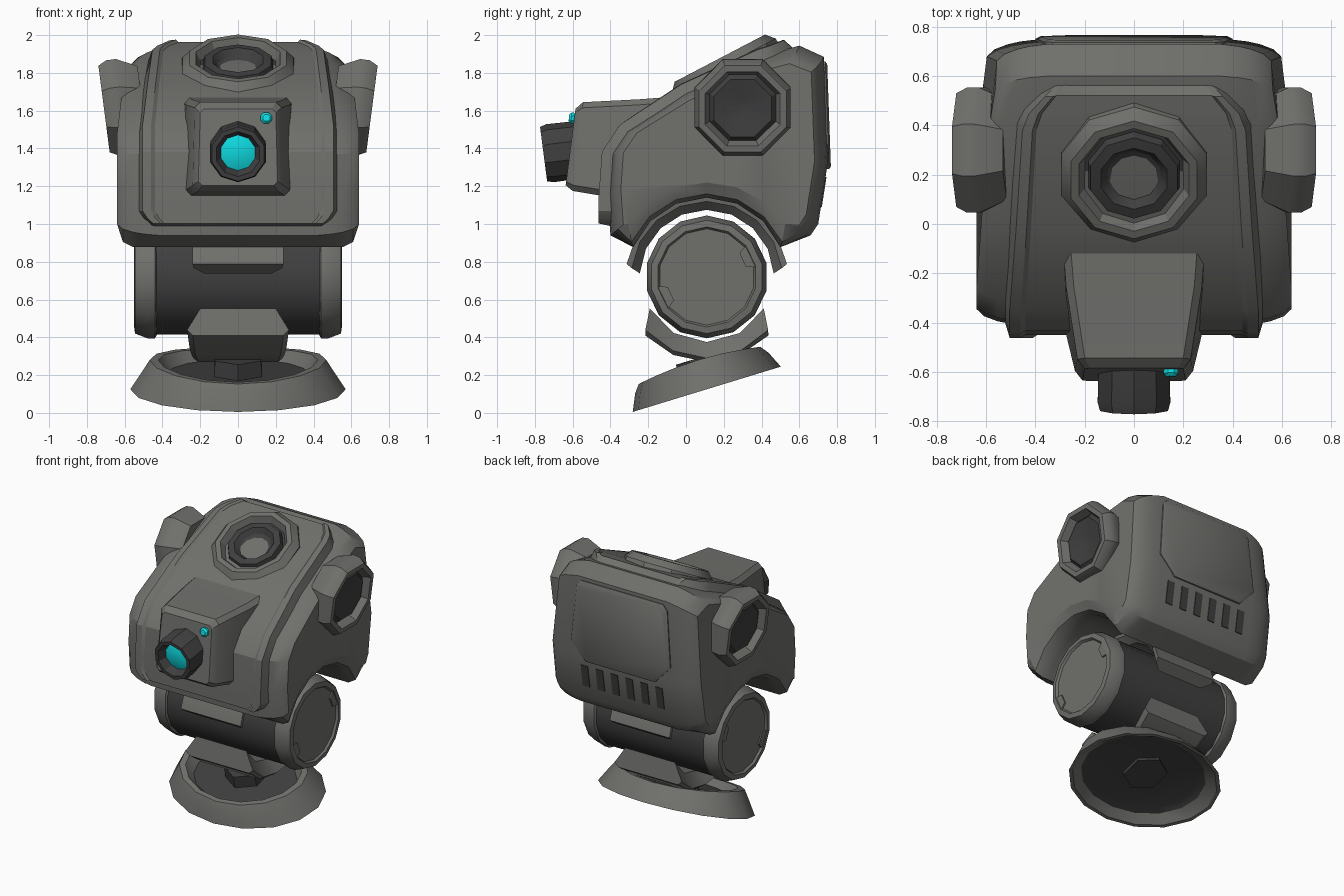
import bpy, bmesh, math
from mathutils import Vector, Matrix

if "Cube" in bpy.data.objects:
    bpy.data.objects.remove(bpy.data.objects["Cube"])


def material(name, rgb):
    m = bpy.data.materials.new(name)
    m.diffuse_color = (*rgb, 1)
    m.use_nodes = True
    m.node_tree.nodes["Principled BSDF"].inputs["Base Color"].default_value = m.diffuse_color
    return m


GREY = material("body grey", (0.16, 0.16, 0.15))
DARK = material("dark grey", (0.05, 0.05, 0.05))
CYAN = material("cyan glow", (0.005, 0.80, 0.85))
MATS = [GREY, DARK, CYAN]
AXLE = (0.11, 0.72)  # y, z of the tilt axle


def finish(name, bm, angle=28):
    bmesh.ops.remove_doubles(bm, verts=bm.verts, dist=1e-5)
    bmesh.ops.recalc_face_normals(bm, faces=bm.faces)
    me = bpy.data.meshes.new(name)
    bm.to_mesh(me)
    bm.free()
    for m in MATS:
        me.materials.append(m)
    ob = bpy.data.objects.new(name, me)
    bpy.context.collection.objects.link(ob)
    bpy.ops.object.select_all(action='DESELECT')
    ob.select_set(True)
    bpy.context.view_layer.objects.active = ob
    bpy.ops.object.shade_smooth_by_angle(angle=math.radians(angle))
    return ob


def loft(name, rings, mats=0, matrix=None, angle=28):
    """Skin closed rings of equal length; mats is one index or one per step."""
    bm = bmesh.new()
    vs = [[bm.verts.new(matrix @ Vector(p) if matrix else p) for p in r] for r in rings]
    n = len(rings[0])
    for i in range(len(rings) - 1):
        for j in range(n):
            k = (j + 1) % n
            f = bm.faces.new((vs[i][j], vs[i][k], vs[i + 1][k], vs[i + 1][j]))
            f.material_index = mats if isinstance(mats, int) else mats[i]
    for ring, m in ((vs[0], 0), (vs[-1], -1)):
        f = bm.faces.new(ring)
        f.material_index = mats if isinstance(mats, int) else mats[m]
    return finish(name, bm, angle)


def lathe(name, profile, n, centre, axis, mats=0):
    """Turn (radius, height) points about an axis."""
    mat = Matrix.Translation(centre) @ Vector(axis).to_track_quat('Z', 'Y').to_matrix().to_4x4()
    ang = [2 * math.pi * (i + 0.5) / n for i in range(n)]
    return loft(name, [[(r * math.cos(a), r * math.sin(a), h) for a in ang] for r, h in profile], mats, mat)


def saddle(name, section, a0, a1, n, skew, waist):
    """Sweep an (x, radius) section round the axle; skew trims the outer ends."""
    rings, mid = [], (a0 + a1) / 2
    r0, r1 = min(r for x, r in section), max(r for x, r in section)
    for i in range(n + 1):
        t = 2 * i / n - 1
        w = waist + (1 - waist) * abs(t)
        ring = []
        for x, r in section:
            a = math.radians(mid + t * (a1 - a0) / 2 * (1 - skew * (r - r0) / (r1 - r0)))
            ring.append((x * w, AXLE[0] + r * math.cos(a), AXLE[1] + r * math.sin(a)))
        rings.append(ring)
    return loft(name, rings)


def shape(x, y, z):
    """Narrow the head toward its top and back, and crown the roof."""
    x *= (1 - 0.24 * max(0, z - 1.55)) * (1 - 0.2 * max(0, y - 0.35))
    return x, y, z - 0.16 * x * x * min(1, max(0, (z - 1.5) / 0.4))


# Head shell: side profile shrinking toward the cheeks, with an arch for the axle
outline = [(-0.40, 0.94), (-0.415, 1.15), (-0.40, 1.37), (-0.32, 1.49), (0.0, 1.72), (0.40, 1.91),
           (0.60, 1.965), (0.73, 1.905), (0.75, 1.32), (0.70, 1.0), (0.66, 0.94)]
half = [(0.42, 1.0, 0.42, 22), (0.50, 0.985, 0.42, 22), (0.555, 0.965, 0.42, 22),
        (0.61, 0.93, 0.44, 25), (0.64, 0.88, 0.50, 34)]
rings = []
for sx, layers in ((-1, half[::-1]), (1, half)):
    for x, s, r, a0 in layers:
        pts = [(0.17 + (y - 0.17) * s, 1.42 + (z - 1.42) * s) for y, z in outline]
        for i in range(7):
            a = math.radians(a0 + (180 - 2 * a0) * i / 6)
            pts.append((AXLE[0] + r * math.cos(a), AXLE[1] + r * math.sin(a)))
        rings.append([shape(sx * x, y, z) for y, z in pts])
loft("head_shell", rings)

# Raised plate wrapping the face and the top, with a rim and clipped corners
path = [(-0.41, 0.985, -.02, .87), (-0.412, 1.005, .05, .89), (-0.412, 1.03, .05, .95), (-0.412, 1.07, .038, 1),
        (-0.412, 1.15, .038, 1), (-0.397, 1.37, .038, 1), (-0.318, 1.49, .038, 1), (0.0, 1.72, .038, 1),
        (0.40, 1.91, .035, 1), (0.46, 1.925, .04, .96), (0.53, 1.945, .035, .83), (0.57, 1.955, -.02, .70)]
cols = [(0.535, -0.05), (0.505, .05), (0.46, .05), (0.44, .038)]
cols = [(-x, h) for x, h in cols] + [(x, h) for x, h in cols[::-1]]
bm = bmesh.new()
grid = []
for i, (y, z, hr, w) in enumerate(path):
    a, b = path[max(0, i - 1)], path[min(len(path) - 1, i + 1)]
    t = Vector((b[0] - a[0], b[1] - a[1])).normalized()
    row = []
    for x, hc in cols:
        h = min(hr, hc) if hr < .03 or hc < .038 or abs(x) < .45 else hc
        row.append(bm.verts.new(shape(x * w, y - t.y * h, z + t.x * h)))
    grid.append(row)
for r0, r1 in zip(grid, grid[1:]):
    for j in range(len(cols) - 1):
        bm.faces.new((r0[j], r0[j + 1], r1[j + 1], r1[j]))
finish("face_plate", bm)

# Back panel with clipped lower corners
panel = [(-0.28, 1.29), (0.28, 1.29), (0.40, 1.42), (0.365, 1.82), (0.33, 1.86),
         (-0.33, 1.86), (-0.365, 1.82), (-0.40, 1.42)]
rings = []
for s, d in ((1.0, -0.03), (1.0, 0.006), (0.95, 0.016)):
    rings.append([(x * s, 0.75 - 0.034 * (z - 1.32) + d, 1.58 + (z - 1.58) * s) for x, z in panel])
loft("back_panel", rings)

# Vent slots under the back panel
for i in range(6):
    x = -0.3 + 0.12 * i
    ring = [(-0.028, -0.08), (0.028, -0.08), (0.028, 0.08), (-0.028, 0.08)]
    yz = lambda z, d: 0.75 - (1.32 - z) * 0.156 + d
    loft("vent_slot", [[(x + px, yz(1.17 + pz, d), 1.17 + pz) for px, pz in ring]
                       for d in (-0.004, 0.005)], 1)


# Camera box on the face
def box_ring(y0, y1, x0, x1, z0, z1, c):
    """Chamfered rectangle, leaning from y0 at the bottom to y1 at the top."""
    pts = [(-x0 + c, z0), (x0 - c, z0), (x0, z0 + c), (x1, z1 - c),
           (x1 - c, z1), (-x1 + c, z1), (-x1, z1 - c), (-x0, z0 + c)]
    return [(x, y0 + (y1 - y0) * (z - z0) / (z1 - z0), z) for x, z in pts]


loft("camera_box", [box_ring(-0.35, -0.12, .295, .285, 1.14, 1.67, .03),
                    box_ring(-0.42, -0.25, .285, .275, 1.145, 1.66, .03),
                    box_ring(-0.60, -0.545, .24, .23, 1.175, 1.645, .03),
                    box_ring(-0.637, -0.585, .21, .20, 1.205, 1.61, .02)])

# Main lens and signal lamp
lathe("camera_lens", [(0.15, -0.14), (0.155, 0.08), (0.145, 0.115), (0.12, 0.115), (0.095, 0.06), (0.05, 0.075)],
      10, (0, -0.64, 1.385), (0, -1, -0.13), [1, 1, 1, 1, 2])
lathe("signal_lamp", [(0.03, -0.03), (0.032, 0.012), (0.02, 0.025)], 8, (0.15, -0.595, 1.56), (0, -1, 0.1), 2)

# Sensor on top of the head
lathe("top_sensor", [(0.315, -0.08), (0.31, 0.0), (0.27, 0.045), (0.235, 0.045), (0.21, -0.005), (0.195, -0.005),
                     (0.185, 0.03), (0.14, 0.035), (0.11, 0.0), (0.05, -0.02)],
      10, (0, 0.2, 1.838), (0, -0.46, 0.88), [0, 0, 0, 0, 1, 1, 1, 1, 1])

# Sensor pods on both cheeks
for side, sx in (("right", 1), ("left", -1)):
    lathe("side_sensor_" + side, [(0.22, -0.12), (0.275, -0.01), (0.275, 0.04), (0.25, 0.085), (0.215, 0.085),
                                  (0.19, 0.03), (0.165, 0.055), (0.13, 0.05), (0.04, 0.03)],
          8, (sx * 0.625, 0.30, 1.62), (sx, 0, -0.13), [0, 0, 0, 0, 0, 1, 1, 1])

# Axle drum with end caps
lathe("axle_drum", [(0.31, -0.44), (0.31, 0.44)], 16, (0, *AXLE), (1, 0, 0), 1)
for side, sx in (("right", 1), ("left", -1)):
    lathe("axle_cap_" + side, [(0.29, 0.42), (0.325, 0.44), (0.325, 0.48), (0.30, 0.545), (0.265, 0.55),
                               (0.255, 0.535)], 14, (0, *AXLE), (sx, 0, 0))
    # Locking notches on the end cap
    for a in (25, 205):
        c, s = math.cos(math.radians(a)), math.sin(math.radians(a))
        q = [(0.27, -0.07), (0.27, 0.07), (0.21, 0.04), (0.21, -0.04)]
        loft("cap_notch", [[(sx * x, AXLE[0] + u * c - v * s, AXLE[1] + u * s + v * c) for u, v in q]
                           for x in (0.53, 0.545)])

# Saddles joining the drum to the head and to the base
saddle("upper_saddle", [(-0.18, 0.355), (0.18, 0.355), (0.235, 0.40), (0.24, 0.43), (-0.24, 0.43), (-0.235, 0.40)],
       3, 177, 8, 0.07, 1)
saddle("lower_saddle", [(-0.20, 0.345), (0.20, 0.345), (0.27, 0.43), (0.24, 0.45), (-0.24, 0.45), (-0.27, 0.43)],
       209, 331, 4, 0.24, 0.88)

# Tilted oval foot: rim outside, dark dish above and below
tilt = math.radians(17)
up = (0, -math.sin(tilt), math.cos(tilt))
foot = Matrix.Translation((0, 0.11, 0.125)) @ Matrix.Rotation(tilt, 4, 'X')
under = [(0.20, 0.065), (0.70, 0.06), (0.82, 0.05), (0.95, 0.0)]
oval = [(1.0, 0.0), (0.90, 0.09), (0.82, 0.132), (0.74, 0.132), (0.66, 0.085), (0.20, 0.085)]


def oval_ring(s, h, n=16):
    """Oval whose rim rises a little at the left and right."""
    ring = []
    for i in range(n):
        a = 2 * math.pi * i / n
        lift = 0.03 * math.sin(a) ** 2 if h > 0.1 else 0
        ring.append((0.57 * s * math.sin(a), 0.41 * s * math.cos(a), h + lift))
    return ring


loft("foot", [oval_ring(s, h) for s, h in under + oval], [1, 1, 0, 0, 0, 0, 0, 0, 1], foot)
lathe("neck", [(0.15, -0.03), (0.14, 0.10)], 6, (0, 0.11, 0.2), up, 1)
